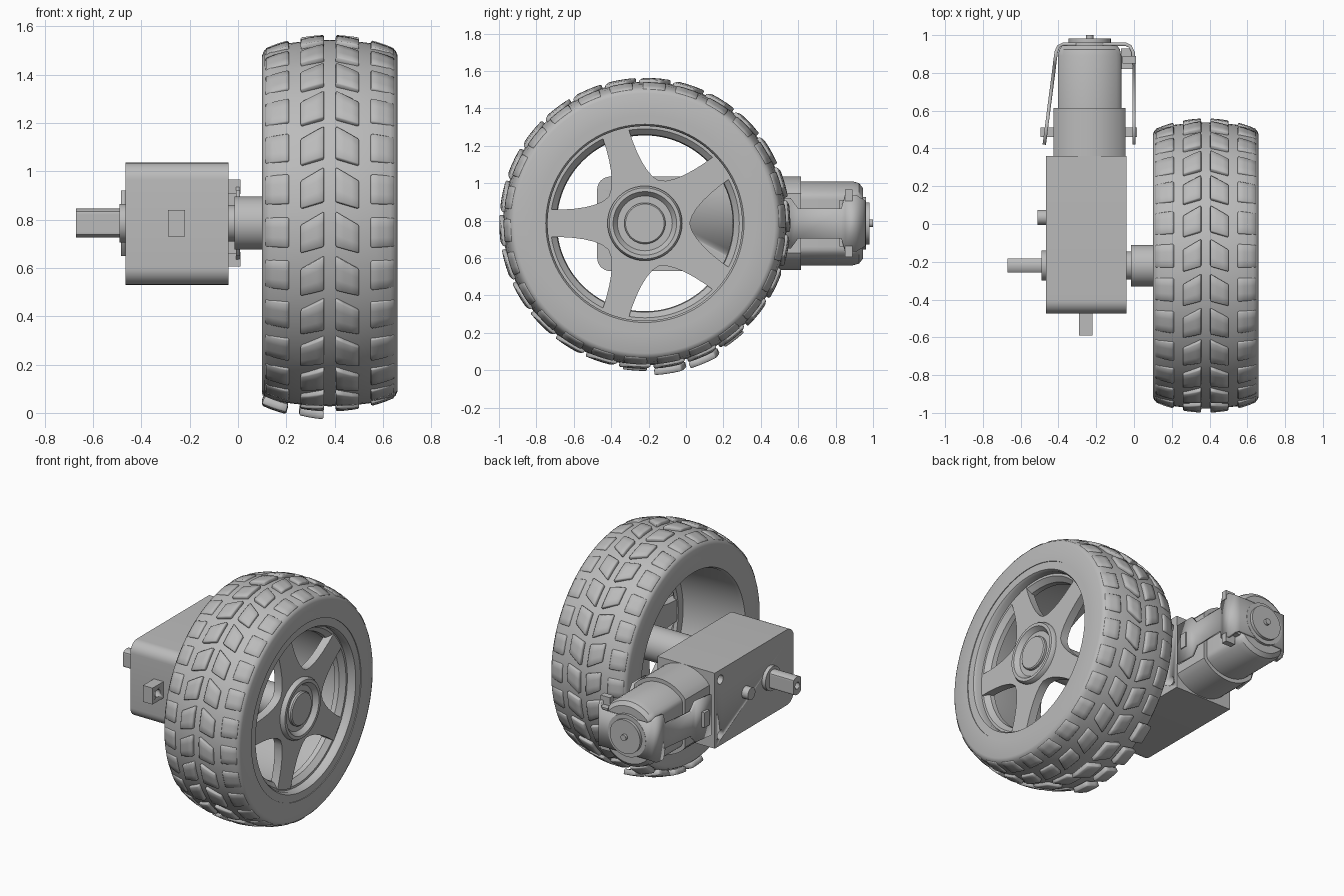
import bpy, bmesh, math
from mathutils import Vector

cube = bpy.data.objects.get("Cube")
if cube:
    bpy.data.objects.remove(cube, do_unlink=True)

grey = bpy.data.materials.new("plain grey")
grey.use_nodes = True
COLOR = (0.5, 0.5, 0.5, 1)
grey.diffuse_color = COLOR
grey.node_tree.nodes["Principled BSDF"].inputs["Base Color"].default_value = COLOR

AXLE_Y, AXLE_Z = -0.22, 0.785
MOTOR_X = -0.235
WHEEL_X = 0.38


def finish(name, bm, angle=35):
    bmesh.ops.recalc_face_normals(bm, faces=bm.faces)
    mesh = bpy.data.meshes.new(name)
    bm.to_mesh(mesh)
    bm.free()
    mesh.materials.append(grey)
    obj = bpy.data.objects.new(name, mesh)
    bpy.context.collection.objects.link(obj)
    bpy.ops.object.select_all(action='DESELECT')
    obj.select_set(True)
    bpy.context.view_layer.objects.active = obj
    bpy.ops.object.shade_smooth_by_angle(angle=math.radians(angle))
    return obj


def place(axis, p, a, b):
    return Vector((p, a, b)) if axis == 'x' else Vector((a, p, b))


def loft(name, axis, centre, sections, n=48, ring=False):
    """Round sections (position, radius, optional flat half-width) along an axis."""
    bm = bmesh.new()
    loops = []
    for pos, r, *flat in sections:
        w = flat[0] if flat else r
        loop = []
        for i in range(n):
            t = math.tau * i / n
            a = max(-w, min(w, r * math.cos(t)))
            loop.append(bm.verts.new(place(axis, pos, centre[0] + a, centre[1] + r * math.sin(t))))
        loops.append(loop)
    pairs = list(zip(loops, loops[1:]))
    if ring:
        pairs.append((loops[-1], loops[0]))
    else:
        bm.faces.new(loops[0])
        bm.faces.new(loops[-1])
    for lo, hi in pairs:
        for i in range(n):
            j = (i + 1) % n
            bm.faces.new((lo[i], lo[j], hi[j], hi[i]))
    bmesh.ops.remove_doubles(bm, verts=bm.verts, dist=1e-5)
    return finish(name, bm)


def prism(name, outline, x0, x1):
    """Extrude a y-z outline along x."""
    bm = bmesh.new()
    face = bm.faces.new([bm.verts.new((x0, y, z)) for y, z in outline])
    out = bmesh.ops.extrude_face_region(bm, geom=[face])
    moved = [v for v in out["geom"] if isinstance(v, bmesh.types.BMVert)]
    bmesh.ops.translate(bm, verts=moved, vec=(x1 - x0, 0, 0))
    return finish(name, bm)


def box(name, x, y, z):
    return prism(name, [(y[0], z[0]), (y[1], z[0]), (y[1], z[1]), (y[0], z[1])], *x)


def drill(obj, y, z, r):
    """Cut a round hole through an object along x."""
    cutter = loft("hole_cutter", 'x', (y, z), [(-1, r), (1, r)], 24)
    cutter.hide_render = True
    mod = obj.modifiers.new("hole", 'BOOLEAN')
    mod.object = cutter
    mod.solver = 'EXACT'
    bpy.context.view_layer.objects.active = obj
    bpy.ops.object.modifier_apply(modifier=mod.name)
    bpy.data.objects.remove(cutter, do_unlink=True)


# Tyre: closed profile turned around the axle
AXLE = (AXLE_Y, AXLE_Z)
half = [(0, 0.758), (0.1, 0.753), (0.19, 0.742), (0.25, 0.728), (0.272, 0.714), (0.28, 0.695), (0.28, 0.58)]
profile = [(WHEEL_X - d, r) for d, r in reversed(half)] + [(WHEEL_X + d, r) for d, r in half[1:]]
loft("tyre", 'x', AXLE, profile, 104, ring=True)


# Tread blocks: four rows, the inner two slanted as a chevron
def tread_radius(d):
    return 0.779 - 0.022 * (d / 0.17) ** 2 - 0.4 * max(0, d - 0.2) ** 2


bm = bmesh.new()
COUNT, STEPS = 26, 3
for k in range(COUNT):
    centre_angle = math.tau * k / COUNT + math.radians(3)
    for side in (-1, 1):
        for near, far, a_near, a_far, h_near, h_far in (
                (0.025, 0.122, 0.02, -0.035, 0.094, 0.076),
                (0.172, 0.268, 0.0, 0.0, 0.083, 0.083)):
            grid = []
            for i in range(STEPS + 1):
                s = i / STEPS
                d = near + (far - near) * s
                mid = a_near + (a_far - a_near) * s
                wide = h_near + (h_far - h_near) * s
                r = tread_radius(d)
                row = []
                for j in range(STEPS + 1):
                    t = centre_angle - mid + wide * (2 * j / STEPS - 1)
                    row.append(bm.verts.new((WHEEL_X + side * d, AXLE_Y - r * math.cos(t),
                                             AXLE_Z - r * math.sin(t))))
                grid.append(row)
            for i in range(STEPS):
                for j in range(STEPS):
                    quad = [grid[i][j], grid[i + 1][j], grid[i + 1][j + 1], grid[i][j + 1]]
                    bm.faces.new(quad if side > 0 else quad[::-1])
for f in bm.faces:
    f.normal_update()
    out = f.calc_center_median() - Vector((WHEEL_X, AXLE_Y, AXLE_Z))
    if f.normal.dot(out) < 0:
        f.normal_flip()
treads = finish("tread_blocks", bm)
solid = treads.modifiers.new("thickness", 'SOLIDIFY')
solid.thickness = 0.035
solid.offset = -1
bevel = treads.modifiers.new("soft_edges", 'BEVEL')
bevel.width = 0.005
bevel.segments = 1

# Rim barrel with outer lip, and the inner ring that carries the spokes
loft("rim_barrel", 'x', AXLE, [(0.1, 0.59), (0.1, 0.55), (0.12, 0.54), (0.56, 0.52), (0.64, 0.52),
                               (0.655, 0.53), (0.655, 0.59)], 96, ring=True)
loft("spoke_ring", 'x', AXLE, [(0.54, 0.53), (0.54, 0.47), (0.57, 0.475), (0.6, 0.505), (0.6, 0.53)], 96, ring=True)

# Five spokes as one star with rounded valleys
star = []
for k in range(5):
    gap = math.tau * k / 5
    for i in range(13):
        t = i / 6 - 1
        a, b = 0.24 + 0.215 * abs(t) ** 1.6, 0.24 * t
        star.append((AXLE_Y + a * math.cos(gap) - b * math.sin(gap),
                     AXLE_Z + a * math.sin(gap) + b * math.cos(gap)))
prism("spokes", star, 0.55, 0.605)

# Hub: raised cup with a cap, and the sleeve reaching the gearbox
loft("hub_cup", 'x', AXLE, [(0.55, 0.2), (0.62, 0.2), (0.635, 0.19), (0.635, 0.17), (0.59, 0.135), (0.55, 0.135)], ring=True)
loft("hub_cap", 'x', AXLE, [(0.55, 0.14), (0.59, 0.14), (0.59, 0.11), (0.62, 0.11), (0.627, 0.103)])
loft("hub_sleeve", 'x', AXLE, [(-0.015, 0.11), (0.56, 0.11)])

# Gearbox with rounded front edges and screw holes
R = 0.07
Y0, Y1, Z0, Z1 = -0.475, 0.36, 0.53, 1.035
outline = [(Y1, Z0), (Y1, Z1)]
for cz, start in ((Z1 - R, 90), (Z0 + R, 180)):
    for i in range(9):
        t = math.radians(start + 90 * i / 8)
        outline.append((Y0 + R + R * math.cos(t), cz + R * math.sin(t)))
gearbox = prism("gearbox", outline, -0.465, -0.04)
for z in (0.6, 0.97):
    drill(gearbox, 0.3, z, 0.03)
tab = box("mounting_tab", (-0.29, -0.22), (-0.59, -0.47), (0.73, 0.84))
drill(tab, -0.535, AXLE_Z, 0.025)

# Output shaft with two flats, its flanges and the locating peg
shaft = loft("output_shaft", 'x', AXLE, [(-0.67, 0.06, 0.038), (-0.46, 0.06, 0.038)])
hole = loft("shaft_hole_cutter", 'x', AXLE, [(-0.7, 0.022), (-0.55, 0.022)], 24)
hole.hide_render = True
cut = shaft.modifiers.new("bore", 'BOOLEAN')
cut.object = hole
bpy.context.view_layer.objects.active = shaft
bpy.ops.object.modifier_apply(modifier=cut.name)
bpy.data.objects.remove(hole, do_unlink=True)
loft("right_shaft_flange", 'x', AXLE, [(-0.49, 0.08), (-0.46, 0.08)])
loft("left_shaft_flange", 'x', AXLE, [(-0.045, 0.075), (-0.01, 0.075)])
loft("locating_peg", 'x', (0.035, AXLE_Z), [(-0.51, 0.04), (-0.46, 0.04)], 32)

# Motor: flat-sided can, collar, end boss and shaft tip
MOTOR = (MOTOR_X, AXLE_Z)
loft("motor_collar", 'y', MOTOR, [(0.35, 0.25, 0.19), (0.615, 0.25, 0.19)], 64)
loft("motor_can", 'y', MOTOR, [(0.6, 0.225, 0.168), (0.89, 0.225, 0.168), (0.925, 0.215, 0.16),
                               (0.945, 0.19, 0.145)], 64)
loft("motor_end_boss", 'y', MOTOR, [(0.94, 0.14), (0.962, 0.14), (0.962, 0.112), (0.982, 0.112)])
loft("motor_shaft_tip", 'y', MOTOR, [(0.97, 0.02), (1.0, 0.02)], 24)

# Retaining strap wrapped round the motor end
path = [(0, 0.42, 0.135), (0, 0.56, 0.135), (0, 0.6, 0.08), (0, 0.83, 0.08), (0, 0.85, 0.15), (-0.005, 0.91, 0.15),
        (-0.02, 0.94, 0.13), (-0.045, 0.952, 0.12), (-0.375, 0.952, 0.12), (-0.4, 0.94, 0.13), (-0.412, 0.91, 0.15),
        (-0.42, 0.85, 0.15), (-0.422, 0.83, 0.08), (-0.452, 0.6, 0.08), (-0.457, 0.56, 0.135), (-0.475, 0.42, 0.135)]
bm = bmesh.new()
rows = [[bm.verts.new((x, y, AXLE_Z + s * h)) for s in (-1, 1)] for x, y, h in path]
for (a, b), (c, d) in zip(rows, rows[1:]):
    bm.faces.new((a, b, d, c))
strap = finish("retaining_strap", bm)
wrap = strap.modifiers.new("thickness", 'SOLIDIFY')
wrap.thickness = 0.018
wrap.offset = 0
box("strap_pad", (-0.07, -0.005), (0.82, 0.93), (0.66, 0.91))
for name, x in (("right_clip", (-0.495, -0.4)), ("left_clip", (-0.07, 0.015))):
    box(name, x, (0.46, 0.51), (AXLE_Z - 0.05, AXLE_Z + 0.05))
for z in (0.635, 0.935):
    box("strap_lug", (-0.06, 0.01), (0.85, 0.89), (z - 0.03, z + 0.03))
